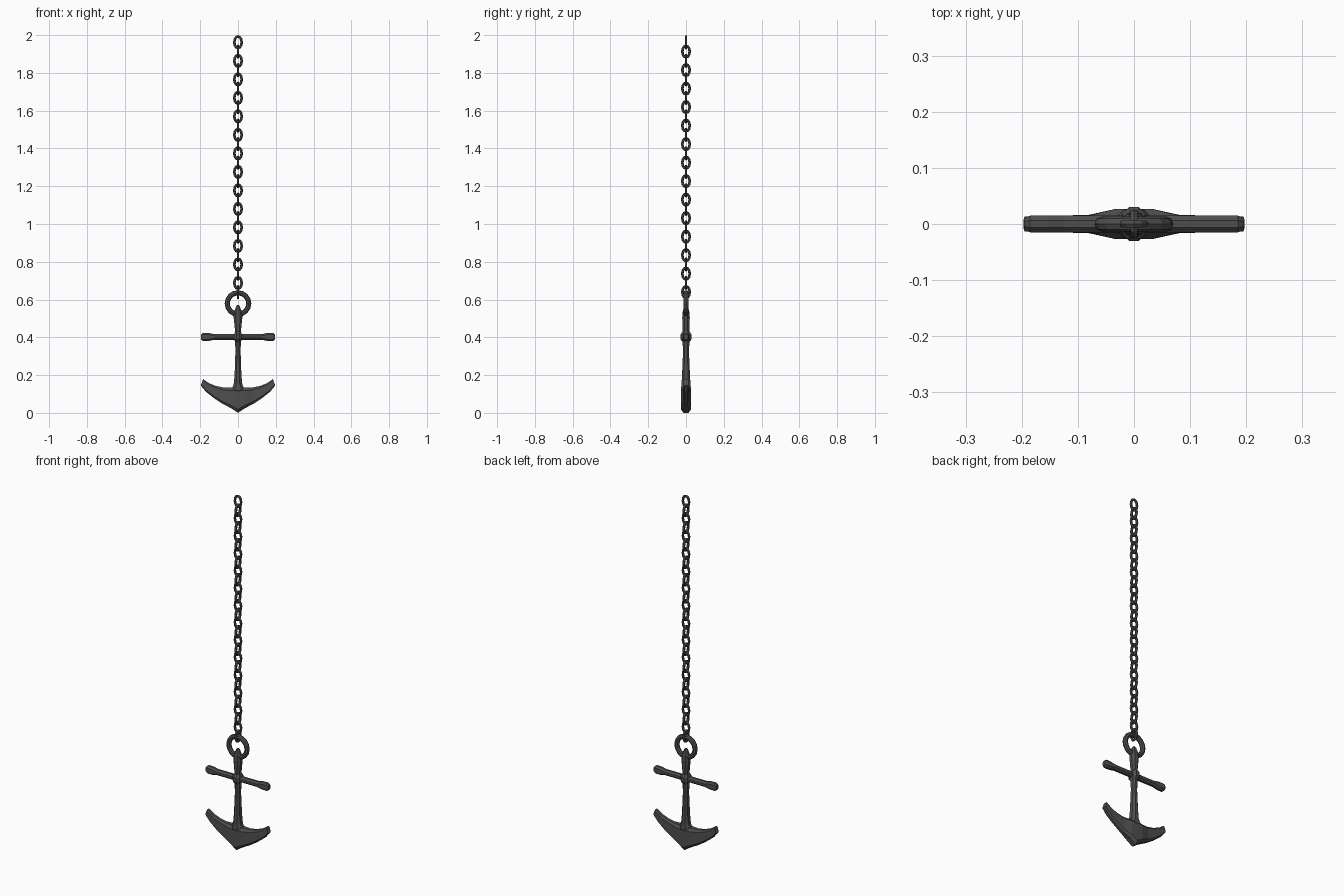
import bpy, bmesh, math
from mathutils import Vector

if "Cube" in bpy.data.objects:
    bpy.data.objects.remove(bpy.data.objects["Cube"])

iron = bpy.data.materials.new("dark_iron")
iron.diffuse_color = (0.078, 0.078, 0.078, 1)
iron.use_nodes = True
iron.node_tree.nodes["Principled BSDF"].inputs["Base Color"].default_value = iron.diffuse_color


def loft(name, rings, closed=False):
    """Skin a list of point rings; cap the ends unless closed."""
    bm = bmesh.new()
    rows = [[bm.verts.new(p) for p in ring] for ring in rings]
    n, m = len(rows), len(rows[0])
    for i in range(n if closed else n - 1):
        a, b = rows[i], rows[(i + 1) % n]
        for j in range(m):
            k = (j + 1) % m
            bm.faces.new((a[j], a[k], b[k], b[j]))
    if not closed:
        bm.faces.new(rows[0])
        bm.faces.new(rows[-1])
    bmesh.ops.recalc_face_normals(bm, faces=bm.faces)
    mesh = bpy.data.meshes.new(name)
    bm.to_mesh(mesh)
    bm.free()
    mesh.materials.append(iron)
    obj = bpy.data.objects.new(name, mesh)
    bpy.context.collection.objects.link(obj)
    return obj


def oval_ring(name, rx, rz, tube, segs, sides):
    """Round bar bent into an oval in the xz plane."""
    rings = []
    for i in range(segs):
        t = 2 * math.pi * i / segs
        c = Vector((rx * math.cos(t), 0, rz * math.sin(t)))
        out = Vector((rz * math.cos(t), 0, rx * math.sin(t))).normalized()
        rings.append([c + out * tube * math.cos(a) + Vector((0, tube * math.sin(a), 0))
                      for a in (2 * math.pi * j / sides for j in range(sides))])
    return loft(name, rings, closed=True)


def octagon(a, b, cut=0.5):
    """Chamfered rectangle, half sizes a and b."""
    c = cut * min(a, b)
    return [(a, b - c), (a - c, b), (c - a, b), (-a, b - c),
            (-a, c - b), (c - a, -b), (a - c, -b), (a, c - b)]


# chain: alternating links, turned a quarter each time
link = oval_ring("chain_link", 0.0195, 0.031, 0.007, 12, 6)
link.location.z = 1.962
for i in range(1, 28):
    o = bpy.data.objects.new("chain_link", link.data)
    o.location.z = 1.962 - 0.049 * i
    o.rotation_euler.z = math.pi / 2 * (i % 2)
    bpy.context.collection.objects.link(o)

# ring at the head of the anchor
ring = oval_ring("shackle_ring", 0.057, 0.057, 0.0135, 16, 8)
ring.location.z = 0.579

# shank: z, half width, half depth
shank = [(0.06, 0.034, 0.024), (0.13, 0.032, 0.026), (0.15, 0.023, 0.024),
         (0.20, 0.018, 0.021), (0.32, 0.014, 0.016), (0.375, 0.015, 0.018),
         (0.39, 0.021, 0.030), (0.415, 0.021, 0.030), (0.43, 0.015, 0.018),
         (0.505, 0.023, 0.020), (0.535, 0.021, 0.018), (0.56, 0.011, 0.011),
         (0.57, 0.005, 0.005)]
loft("shank", [[(x, y, z) for x, y in octagon(w, d, 0.58)] for z, w, d in shank])

# stock: x, half height, half depth (mirrored)
half = [(0.0, 0.015, 0.015), (0.125, 0.015, 0.015), (0.155, 0.021, 0.015),
        (0.185, 0.022, 0.015), (0.196, 0.013, 0.010)]
stock = [(-x, h, d) for x, h, d in half[:0:-1]] + half
loft("stock", [[(x, y, 0.402 + z) for z, y in octagon(h, d, 0.58)] for x, h, d in stock])

# arms with flukes: top point, bottom point, half depth (mirrored)
half = [((0, 0.135), (0, 0.0), 0.027), ((0.033, 0.134), (0.035, 0.024), 0.0265),
        ((0.075, 0.134), (0.080, 0.047), 0.0165), ((0.118, 0.143), (0.130, 0.080), 0.015),
        ((0.155, 0.158), (0.170, 0.112), 0.014), ((0.185, 0.179), (0.197, 0.145), 0.013)]


def arm_section(s, top, bottom, d):
    t, b = Vector((s * top[0], 0, top[1])), Vector((s * bottom[0], 0, bottom[1]))
    y = Vector((0, d, 0))
    hi, lo = t.lerp(b, 0.14), t.lerp(b, 0.86)
    return [t + y * .5, hi + y, lo + y, b + y * .5, b - y * .5, lo - y, hi - y, t - y * .5]


loft("arms_and_flukes", [arm_section(-1, *h) for h in half[:0:-1]]
     + [arm_section(1, *h) for h in half])
